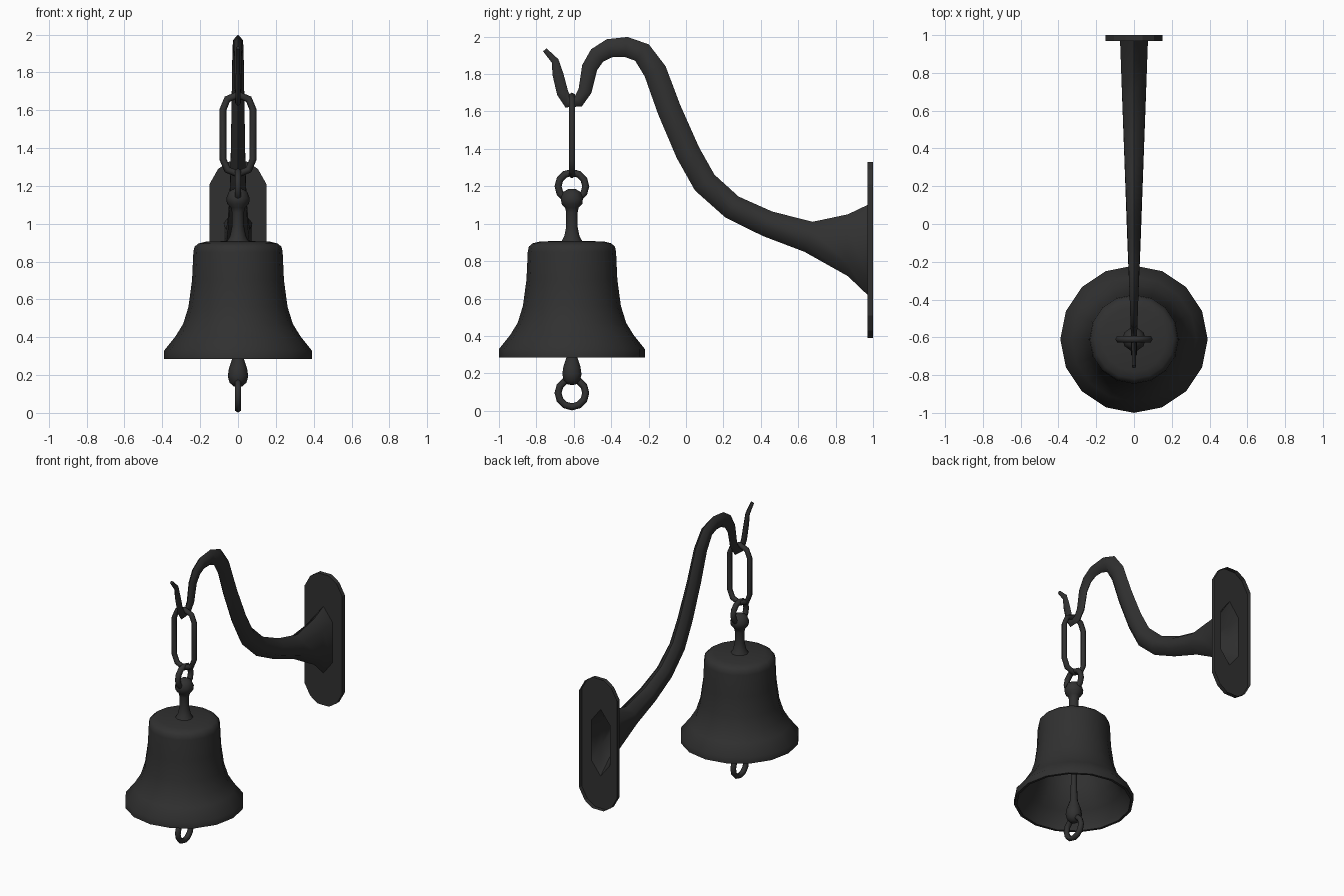
import bpy, bmesh
from math import sin, cos, pi, radians
from mathutils import Vector

if "Cube" in bpy.data.objects:
    bpy.data.objects.remove(bpy.data.objects["Cube"])

BELL_Y = -0.61

# Dark iron
iron = bpy.data.materials.new("dark_iron")
iron.diffuse_color = (0.03, 0.03, 0.03, 1)
iron.use_nodes = True
iron.node_tree.nodes["Principled BSDF"].inputs["Base Color"].default_value = iron.diffuse_color


def finish(bm, name, angle=None):
    bmesh.ops.remove_doubles(bm, verts=bm.verts, dist=1e-5)
    bmesh.ops.recalc_face_normals(bm, faces=bm.faces)
    me = bpy.data.meshes.new(name)
    bm.to_mesh(me)
    bm.free()
    me.materials.append(iron)
    ob = bpy.data.objects.new(name, me)
    bpy.context.collection.objects.link(ob)
    if angle:
        bpy.ops.object.select_all(action='DESELECT')
        ob.select_set(True)
        bpy.context.view_layer.objects.active = ob
        bpy.ops.object.shade_smooth_by_angle(angle=radians(angle))
    return ob


def bridge(bm, a, b):
    n = len(a)
    for i in range(n):
        j = (i + 1) % n
        vs = list(dict.fromkeys((a[i], a[j], b[j], b[i])))
        bm.faces.new(vs)


def lathe(name, profile, sides, angle=75):
    """Revolve (radius, z) points about the bell axis."""
    bm = bmesh.new()
    rings = []
    for r, z in profile:
        if r == 0:
            rings.append([bm.verts.new((0, BELL_Y, z))] * sides)
        else:
            rings.append([bm.verts.new((r * cos(2 * pi * k / sides), BELL_Y + r * sin(2 * pi * k / sides), z))
                          for k in range(sides)])
    for a, b in zip(rings, rings[1:]):
        bridge(bm, a, b)
    return finish(bm, name, angle)


def sweep(name, path, plane, closed=False, width=None, flat_start=0):
    """Sweep a hexagon along planar (u, z, radius) points; plane 'x' or 'y' picks u."""
    bm = bmesh.new()
    rings, n = [], len(path)
    for i, (u, z, r) in enumerate(path):
        p = path[i - 1] if (closed or i) else path[i]
        q = path[(i + 1) % n] if closed else path[min(i + 1, n - 1)]
        t = Vector((q[0] - p[0], q[1] - p[1])).normalized()
        if i < flat_start:
            t = Vector((-1, 0))
        ring = []
        for k in range(6):
            c = r * cos(pi * k / 3) * (1.2 if i < flat_start and k % 3 else 1)
            s = sin(pi * k / 3) * (width(u) / sin(pi / 3) if width else r)
            du, dz = -t.y * c, t.x * c
            ring.append(bm.verts.new((s, u + du, z + dz) if plane == 'y'
                                     else (u + du, BELL_Y + s, z + dz)))
        rings.append(ring)
    for a, b in zip(rings, rings[1:]):
        bridge(bm, a, b)
    if closed:
        bridge(bm, rings[-1], rings[0])
    else:
        bm.faces.new(rings[-1])
    return finish(bm, name, 65)


def loop_path(cu, cz, radius, tube, stretch=0, steps=12):
    """Circle, or a stadium when stretch is above zero."""
    pts = []
    for side in (1, -1):
        for k in range(steps // 2 + (1 if stretch else 0)):
            a = pi * k / (steps // 2)
            pts.append((cu + side * radius * cos(a), cz + side * (radius * sin(a) + stretch), tube))
    return pts


# Curved arm: hollow hexagonal tube narrowing from the wall plate to the hook tip
def arm_width(y):
    return max(.0375 + .0375 * y, .01)


arm = [(.97, .86, .24), (.865, .885, .165), (.655, .93, .083), (.435, 1.0, .07),
       (.245, 1.09, .066), (.10, 1.22, .067), (.01, 1.38, .066), (-.09, 1.61, .064),
       (-.165, 1.815, .062), (-.235, 1.915, .057), (-.32, 1.945, .054), (-.41, 1.938, .05),
       (-.475, 1.90, .046), (-.515, 1.835, .042), (-.54, 1.71, .036), (-.575, 1.655, .033),
       (-.63, 1.65, .032), (-.66, 1.70, .031), (-.685, 1.80, .029), (-.70, 1.87, .02), (-.755, 1.93, .012)]
sweep("curved_arm", arm, 'y', width=arm_width, flat_start=2)

# Wall plate: front face with a hexagonal opening for the arm, plus a rim, open at the back
corner = [(.15, .35), (.105, .43), (.045, .47)]
outline = corner + [(-x, z) for x, z in corner[::-1]]
outline += [(-x, -z) for x, z in outline]
w = arm_width(.97)
opening = [(0, .24), (-w, .144), (-w, -.144), (0, -.24), (w, -.144), (w, .144)]
bm = bmesh.new()
edges, front = [], []
for pts in (opening, outline):
    front = [bm.verts.new((x, .97, .86 + z)) for x, z in pts]
    edges += [bm.edges.new((front[i - 1], front[i])) for i in range(len(front))]
bmesh.ops.triangle_fill(bm, edges=edges, use_beauty=True)
bridge(bm, front, [bm.verts.new((x, 1.0, .86 + z)) for x, z in outline])
finish(bm, "wall_plate")

# Bell shell, outside then inside
lathe("bell", [(0, .91), (.17, .905), (.21, .895), (.23, .878), (.236, .85), (.243, .70), (.262, .56),
               (.29, .47), (.33, .405), (.39, .33), (.39, .286), (.372, .286), (.372, .325), (.315, .40),
               (.272, .47), (.243, .56), (.225, .70), (.215, .85), (.19, .875), (0, .885)], 16)

# Neck and knob above the bell
lathe("bell_neck", [(.062, .90), (.042, .935), (.032, .985), (.032, 1.06), (.038, 1.085), (.058, 1.105),
                    (.062, 1.135), (.048, 1.17), (.022, 1.185), (0, 1.187)], 10)

# Clapper rod with teardrop weight
lathe("clapper", [(0, .885), (.02, .885), (.02, .42), (.026, .30), (.048, .235), (.054, .195),
                  (.045, .16), (.022, .14), (0, .138)], 10)

# Rings and hanging link
sweep("knob_ring", loop_path(BELL_Y, 1.20, .074, .019), 'y', closed=True)
sweep("pull_ring", loop_path(BELL_Y, .095, .074, .019), 'y', closed=True)
link = [(x, 1.472 + z, r) for x, z, r in loop_path(0, 0, .08, .019, stretch=.13, steps=8)]
sweep("hanging_link", link, 'x', closed=True)
